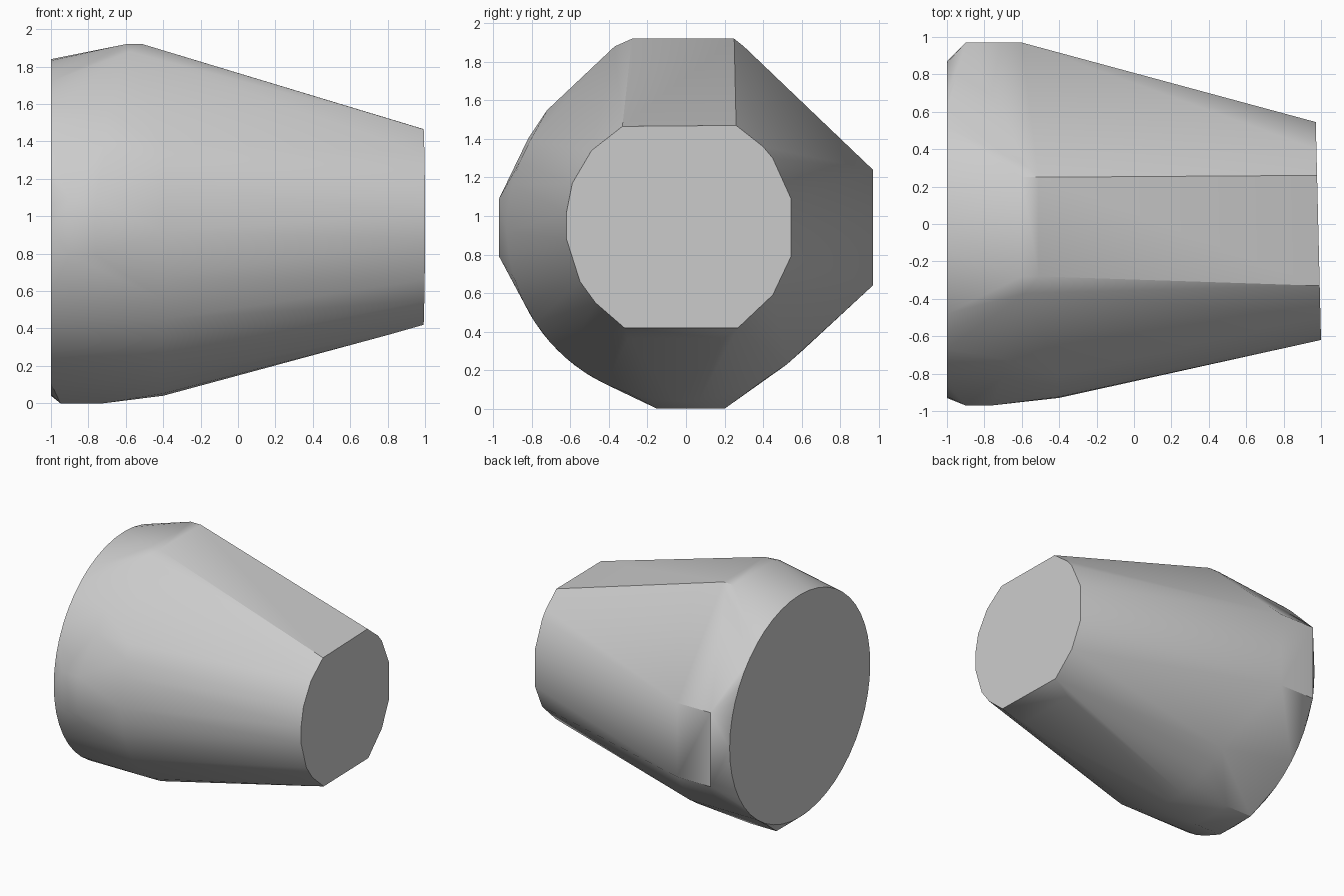
import bpy, bmesh
from math import sin, cos, pi, radians

cube = bpy.data.objects.get("Cube")
if cube:
    bpy.data.objects.remove(cube, do_unlink=True)

CY, CZ, R = -0.03, 0.94, 0.9


def arc(x, start, end, steps):
    """Points on a circle about the long axis; angle 0 is +y, 90 is up."""
    for i in range(steps + 1):
        a = radians(start + (end - start) * i / steps)
        yield (x, CY + R * cos(a), CZ + R * sin(a))


def plate(xs, ys, zs):
    """Corners of a box, used for the flat pads on the sides."""
    return [(x, y, z) for x in xs for y in ys for z in zs]


# Round flat base and the rounded front and underside shoulder
points = list(arc(-1, 0, 360, 48))
points += arc(-0.4, 150, 308, 20)

# Flat pads on the back, front, top and bottom
points += plate((-0.9, -0.6), (0.97,), (0.64, 1.24))
points += plate((-0.9, -0.76), (-0.97,), (0.79, 1.09))
points += plate((-0.6, -0.51), (-0.28, 0.25), (1.92,))
points += plate((-0.95, -0.72), (-0.15, 0.2), (0.0,))
points += [(-0.58, -0.37, 1.88), (-0.56, 0.3, 1.88),
           (-0.7, -0.72, 1.55), (-0.7, -0.82, 1.4),
           (0.8, -0.3, 0.365), (0.8, 0.2, 0.365)]

# Narrow faceted end, as (y, z)
tip = [(-0.33, 1.465), (0.26, 1.47), (0.4, 1.36), (0.45, 1.3), (0.545, 1.09),
       (0.545, 0.79), (0.45, 0.59), (0.27, 0.42), (-0.32, 0.42), (-0.47, 0.55),
       (-0.55, 0.66), (-0.62, 0.88), (-0.62, 1.02), (-0.59, 1.17), (-0.49, 1.34)]
points += [(0.985 - 0.024 * y, y, z) for y, z in tip]

# Wrap everything in one tapered shell
bm = bmesh.new()
for p in points:
    bm.verts.new(p)
bmesh.ops.remove_doubles(bm, verts=bm.verts[:], dist=0.001)
hull = bmesh.ops.convex_hull(bm, input=bm.verts[:], use_existing_faces=False)
spare = {v for v in hull["geom_interior"] + hull["geom_unused"]
         if isinstance(v, bmesh.types.BMVert)}
bmesh.ops.delete(bm, geom=list(spare), context="VERTS")
bmesh.ops.dissolve_limit(bm, angle_limit=radians(0.5), verts=bm.verts[:], edges=bm.edges[:])
bmesh.ops.recalc_face_normals(bm, faces=bm.faces[:])

mesh = bpy.data.meshes.new("tapered_body")
bm.to_mesh(mesh)
bm.free()
body = bpy.data.objects.new("tapered_body", mesh)
bpy.context.collection.objects.link(body)

# Plain grey finish
grey = bpy.data.materials.new("light_grey")
grey.use_nodes = True
colour = (0.6, 0.6, 0.6, 1)
grey.diffuse_color = colour
grey.node_tree.nodes["Principled BSDF"].inputs["Base Color"].default_value = colour
mesh.materials.append(grey)

# Smooth flanks, sharp rims
bpy.ops.object.select_all(action="DESELECT")
body.select_set(True)
bpy.context.view_layer.objects.active = body
bpy.ops.object.shade_smooth_by_angle(angle=radians(30))
